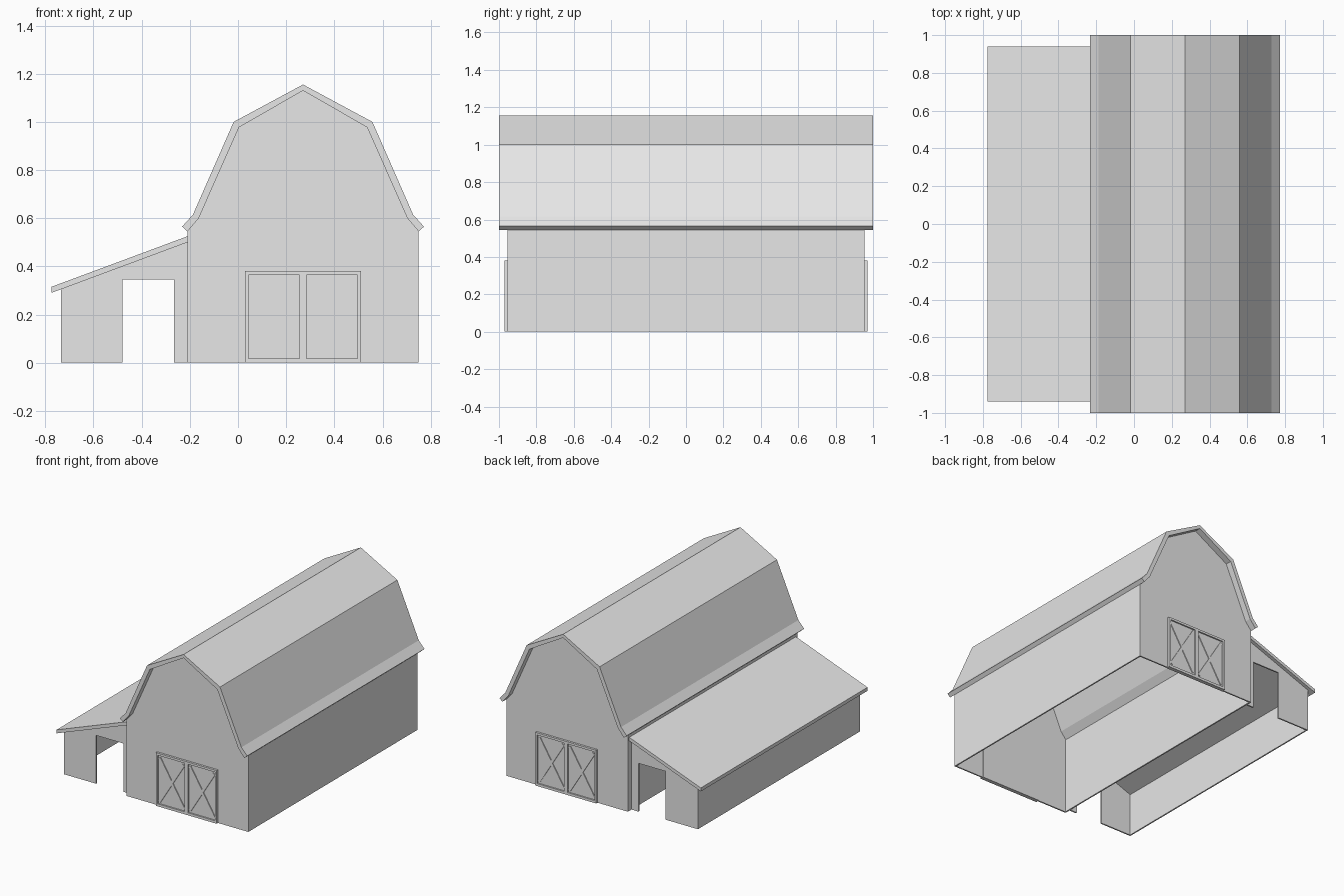
import bpy
import bmesh
from math import atan2, hypot
from mathutils import Matrix, Vector

old = bpy.data.objects.get("Cube")
if old:
    bpy.data.objects.remove(old, do_unlink=True)

grey = bpy.data.materials.new("pale grey")
grey.use_nodes = True
colour = (0.8, 0.8, 0.8, 1)
grey.diffuse_color = colour
grey.node_tree.nodes["Principled BSDF"].inputs["Base Color"].default_value = colour


def finish(name, bm):
    bmesh.ops.recalc_face_normals(bm, faces=bm.faces)
    mesh = bpy.data.meshes.new(name)
    bm.to_mesh(mesh)
    bm.free()
    mesh.materials.append(grey)
    obj = bpy.data.objects.new(name, mesh)
    bpy.context.collection.objects.link(obj)
    return obj


def extrude_profile(name, points, y0, y1):
    """Extrude a closed outline in the xz plane from y0 to y1."""
    bm = bmesh.new()
    face = bm.faces.new([bm.verts.new((x, y0, z)) for x, z in points])
    out = bmesh.ops.extrude_face_region(bm, geom=[face])
    moved = [v for v in out["geom"] if isinstance(v, bmesh.types.BMVert)]
    bmesh.ops.translate(bm, verts=moved, vec=(0, y1 - y0, 0))
    return finish(name, bm)


def box(name, x0, x1, y0, y1, z0, z1):
    return extrude_profile(name, [(x0, z0), (x1, z0), (x1, z1), (x0, z1)], y0, y1)


def board(name, a, b, width, y0, y1):
    """Straight board between two points of the xz plane."""
    a, b = Vector(a), Vector(b)
    d = (b - a).normalized() * width / 2
    n = Vector((-d.y, d.x))
    return extrude_profile(name, [a + n, a - n, b - n, b + n], y0, y1)


# Gambrel outlines, mirrored about the ridge
RIDGE = 0.27
LEFT, RIGHT = -0.21, 0.75


def gambrel(half, peak):
    left = [(RIDGE - dx, z) for dx, z in half]
    right = [(RIDGE + dx, z) for dx, z in reversed(half)]
    return left + [(RIDGE, peak)] + right


outer = gambrel([(0.502, 0.565), (0.457, 0.615), (0.288, 1.0)], 1.155)
inner = gambrel([(0.48, 0.545), (0.433, 0.6), (0.266, 0.977)], 1.13)

# Barn roof and walls, open underneath
extrude_profile("barn_roof", outer + inner[::-1], -1, 1)
WALL = 0.955
T = 0.01
for x, name in ((LEFT, "barn_right_wall"), (RIGHT - T, "barn_left_wall")):
    box(name, x, x + T, -WALL, WALL, 0, 0.548)
for s, side in ((-1, "front"), (1, "back")):
    extrude_profile(f"barn_{side}_wall", [(LEFT, 0)] + inner + [(RIGHT, 0)],
                    s * WALL, s * (WALL - T))

# Lean-to roof and outer wall
extrude_profile("lean_to_roof", [(-0.775, 0.29), (-0.775, 0.315),
                                 (LEFT, 0.525), (LEFT, 0.50)], -0.94, 0.94)
LEAN = 0.915
box("lean_to_side_wall", -0.735, -0.725, -LEAN, LEAN, 0, 0.307)

# Lean-to end walls with a tall doorway
end_wall = [(-0.735, 0), (-0.48, 0), (-0.48, 0.345), (-0.265, 0.345),
            (-0.265, 0), (LEFT, 0), (LEFT, 0.502), (-0.735, 0.305)]
for s, side in ((-1, "front"), (1, "back")):
    extrude_profile(f"lean_to_{side}_wall", end_wall, s * LEAN, s * (LEAN - T))

# Double doors with trim and crossed braces on both ends
for s, side in ((-1, "front"), (1, "back")):
    back, panel, brace, trim = (s * y for y in (0.942, 0.960, 0.966, 0.970))
    box(f"{side}_door_panel", 0.03, 0.51, back, panel, 0, 0.38)
    box(f"{side}_door_top_trim", 0.03, 0.51, back, trim, 0.364, 0.38)
    box(f"{side}_door_bottom_trim", 0.03, 0.51, back, trim, 0, 0.018)
    for x0, x1, part in ((0.03, 0.044, "right"), (0.256, 0.284, "centre"),
                         (0.496, 0.51, "left")):
        box(f"{side}_door_{part}_post", x0, x1, back, trim, 0.018, 0.364)
    for x0, x1, leaf in ((0.054, 0.246, "right"), (0.294, 0.486, "left")):
        board(f"{side}_{leaf}_leaf_brace_up", (x0, 0.035), (x1, 0.347), 0.02, back, brace)
        board(f"{side}_{leaf}_leaf_brace_down", (x0, 0.347), (x1, 0.035), 0.02, back, brace)
